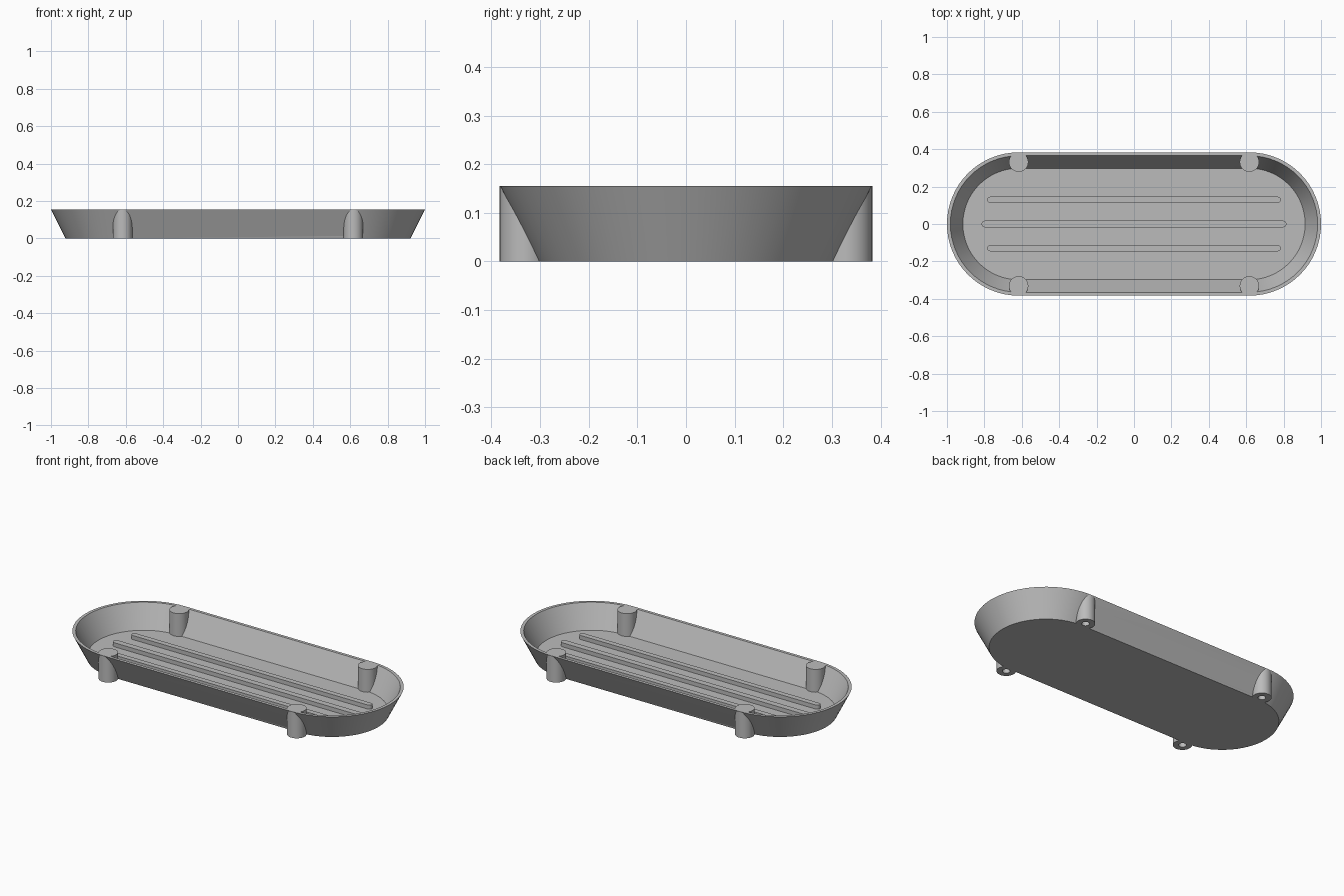
import bpy, bmesh
from math import pi, cos, sin, radians

if "Cube" in bpy.data.objects:
    bpy.data.objects.remove(bpy.data.objects["Cube"], do_unlink=True)

SPAN = 0.617      # centre of each rounded end, and of the posts
HEIGHT = 0.155
FLOOR = 0.02
POST_Y = 0.331

grey = bpy.data.materials.new("plastic_grey")
grey.use_nodes = True
grey.diffuse_color = (0.5, 0.5, 0.5, 1)
grey.node_tree.nodes["Principled BSDF"].inputs["Base Color"].default_value = (0.5, 0.5, 0.5, 1)


def stadium(span, radius, steps=32):
    """Outline with two straight sides and two half-round ends."""
    right = [(span + radius * cos(a), radius * sin(a))
             for a in (-pi / 2 + pi * i / steps for i in range(steps + 1))]
    return right + [(-x, -y) for x, y in right]


def loft(name, sections):
    """Solid from (outline, z) sections, joined in order and capped at both ends."""
    bm = bmesh.new()
    loops = [[bm.verts.new((x, y, z)) for x, y in outline] for outline, z in sections]
    for low, high in zip(loops, loops[1:]):
        n = len(low)
        for i in range(n):
            j = (i + 1) % n
            bm.faces.new((low[i], low[j], high[j], high[i]))
    bm.faces.new(loops[0][::-1])
    bm.faces.new(loops[-1])
    bmesh.ops.recalc_face_normals(bm, faces=bm.faces)
    mesh = bpy.data.meshes.new(name)
    bm.to_mesh(mesh)
    bm.free()
    mesh.materials.append(grey)
    obj = bpy.data.objects.new(name, mesh)
    bpy.context.collection.objects.link(obj)
    return obj


def circle(x, y, radius, steps=40):
    return [(x + radius * cos(2 * pi * i / steps), y + radius * sin(2 * pi * i / steps))
            for i in range(steps)]


def cut(obj, cutter):
    mod = obj.modifiers.new("screw_hole", 'BOOLEAN')
    mod.operation = 'DIFFERENCE'
    mod.solver = 'EXACT'
    mod.object = cutter
    bpy.context.view_layer.objects.active = obj
    bpy.ops.object.modifier_apply(modifier=mod.name)


# Tray shell: flared outer wall, flat rim, inner wall and floor
tray = loft("tray", [
    (stadium(SPAN, 0.305), 0),
    (stadium(SPAN, 0.383), HEIGHT),
    (stadium(SPAN, 0.365), HEIGHT),
    (stadium(SPAN, 0.298), FLOOR),
])
parts = [tray]

# Corner posts with blind screw holes underneath
for side, sx in (("left", 1), ("right", -1)):
    for end, sy in (("front", -1), ("back", 1)):
        x, y = sx * SPAN, sy * POST_Y
        post = loft(f"{end}_{side}_post",
                    [(circle(x, y, 0.052), 0), (circle(x, y, 0.052), HEIGHT)])
        drill = loft("hole_cutter",
                     [(circle(x, y, 0.021), -0.02), (circle(x, y, 0.021), 0.125)])
        cut(post, drill)
        cut(tray, drill)
        bpy.data.objects.remove(drill, do_unlink=True)
        parts.append(post)

# Raised ribs along the floor
for name, y, half, radius in (("middle_rib", 0, 0.815, 0.018),
                              ("front_rib", -0.13, 0.785, 0.016),
                              ("back_rib", 0.13, 0.785, 0.016)):
    outline = [(px, py + y) for px, py in stadium(half - radius, radius, 8)]
    parts.append(loft(name, [(outline, FLOOR - 0.005), (outline, FLOOR + 0.024)]))

# Smooth curved walls, sharp edges
bpy.ops.object.select_all(action='DESELECT')
for part in parts:
    part.select_set(True)
bpy.context.view_layer.objects.active = tray
bpy.ops.object.shade_smooth_by_angle(angle=radians(30))
